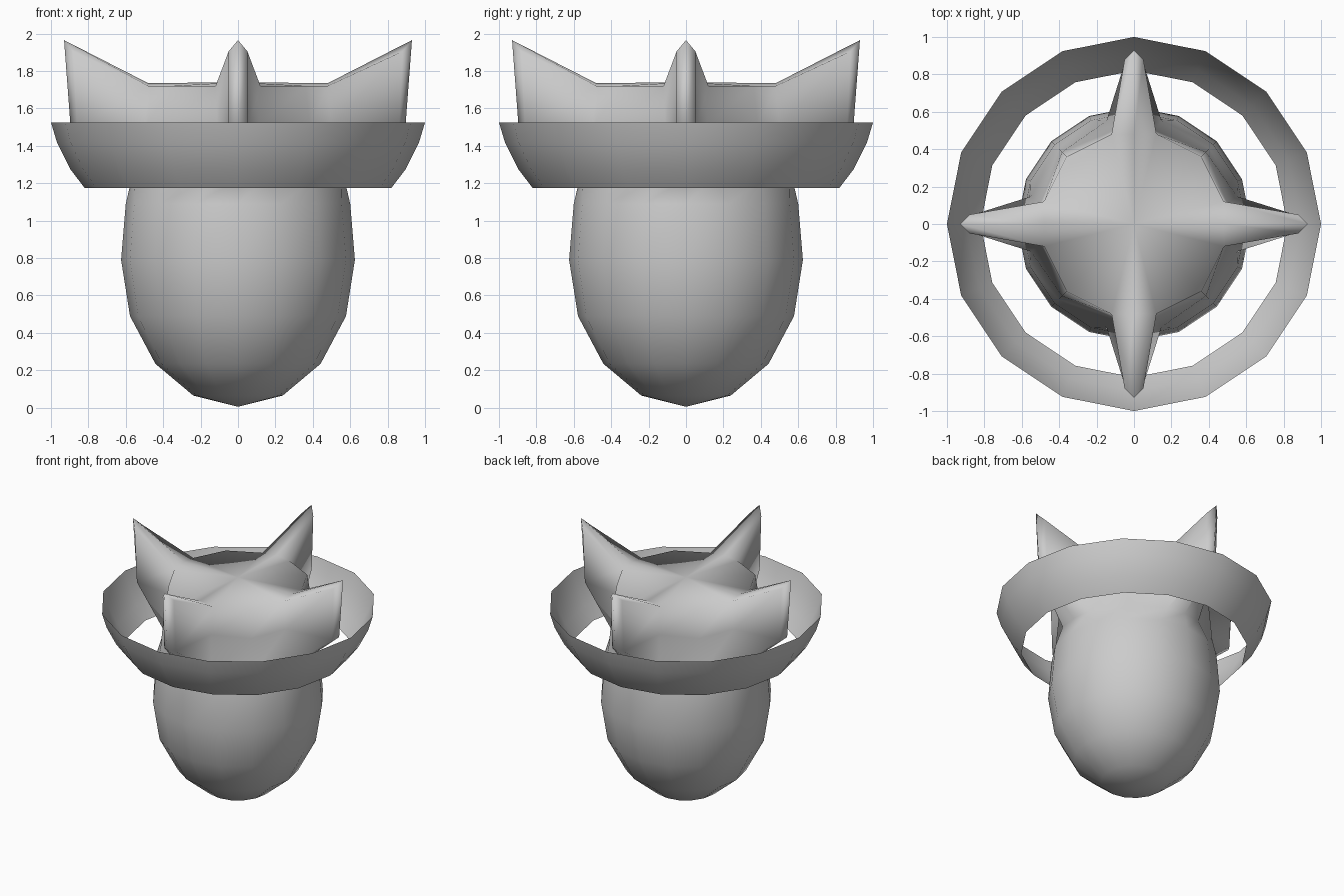
import bpy
from math import cos, sin, pi, radians

if "Cube" in bpy.data.objects:
    bpy.data.objects.remove(bpy.data.objects["Cube"])


def build(name, rows, cap=None):
    """Skin closed rows of points; coincident points are shared, collapsed faces skipped."""
    verts, index, faces = [], {}, []

    def vid(p):
        key = tuple(round(c, 4) for c in p)
        if key not in index:
            index[key] = len(verts)
            verts.append(key)
        return index[key]

    def face(points):
        ids = list(dict.fromkeys(vid(p) for p in points))
        if len(ids) > 2:
            faces.append(ids)

    for low, high in zip(rows, rows[1:]):
        for i in range(len(low)):
            j = (i + 1) % len(low)
            face([low[i], low[j], high[j], high[i]])
    if cap:
        top = rows[-1]
        for i in range(len(top)):
            face([top[i], top[(i + 1) % len(top)], cap])
    mesh = bpy.data.meshes.new(name)
    mesh.from_pydata(verts, [], faces)
    mesh.update()
    for p in mesh.polygons:
        p.use_smooth = True
    ob = bpy.data.objects.new(name, mesh)
    bpy.context.collection.objects.link(ob)
    return ob


def row(neck, side, tip, diag):
    """Repeat one fin quarter (neck, side, tip, side, neck, diagonal) four times."""
    def flip(p):
        return (p[0], -p[1], p[2])
    quarter = [flip(neck), flip(side), tip, side, neck, diag]
    out = []
    for k in range(4):
        c, s = round(cos(k * pi / 2)), round(sin(k * pi / 2))
        out += [(x * c - y * s, x * s + y * c, z) for x, y, z in quarter]
    return out


def round_row(r, z, neck_angle=22.5):
    a = radians(neck_angle)
    neck = (r * cos(a), r * sin(a), z)
    d = r * cos(pi / 4)
    return row(neck, neck, (r, 0, z), (d, d, z))


# Egg-shaped body, lower rows on an ellipsoid
rows = [round_row(0.625 * sin(radians(a)), 0.79 - 0.785 * cos(radians(a)))
        for a in (0, 22.5, 45, 67.5, 90)]
rows += [round_row(0.60, 1.09), round_row(0.57, 1.22, 15)]

# Four fins pulled out of the upper rows, then the cross-ridged top
neck, diag = (0.48, 0.12, 1.72), (0.36, 0.36, 1.72)
rows += [row((0.50, 0.11, 1.50), (0.86, 0.05, 1.49), (0.895, 0, 1.50), (0.385, 0.385, 1.50)),
         row(neck, (0.88, 0.05, 1.905), (0.93, 0, 1.965), diag),
         row(neck, neck, (0.48, 0, 1.735), diag)]
build("finned_body", rows, cap=(0, 0, 1.74))

# Thin flared ring around the fins
build("outer_ring", [[(r * cos(i * pi / 8), r * sin(i * pi / 8), z) for i in range(16)]
                     for r, z in ((0.82, 1.175), (0.895, 1.273), (0.967, 1.415), (1.0, 1.525))])
